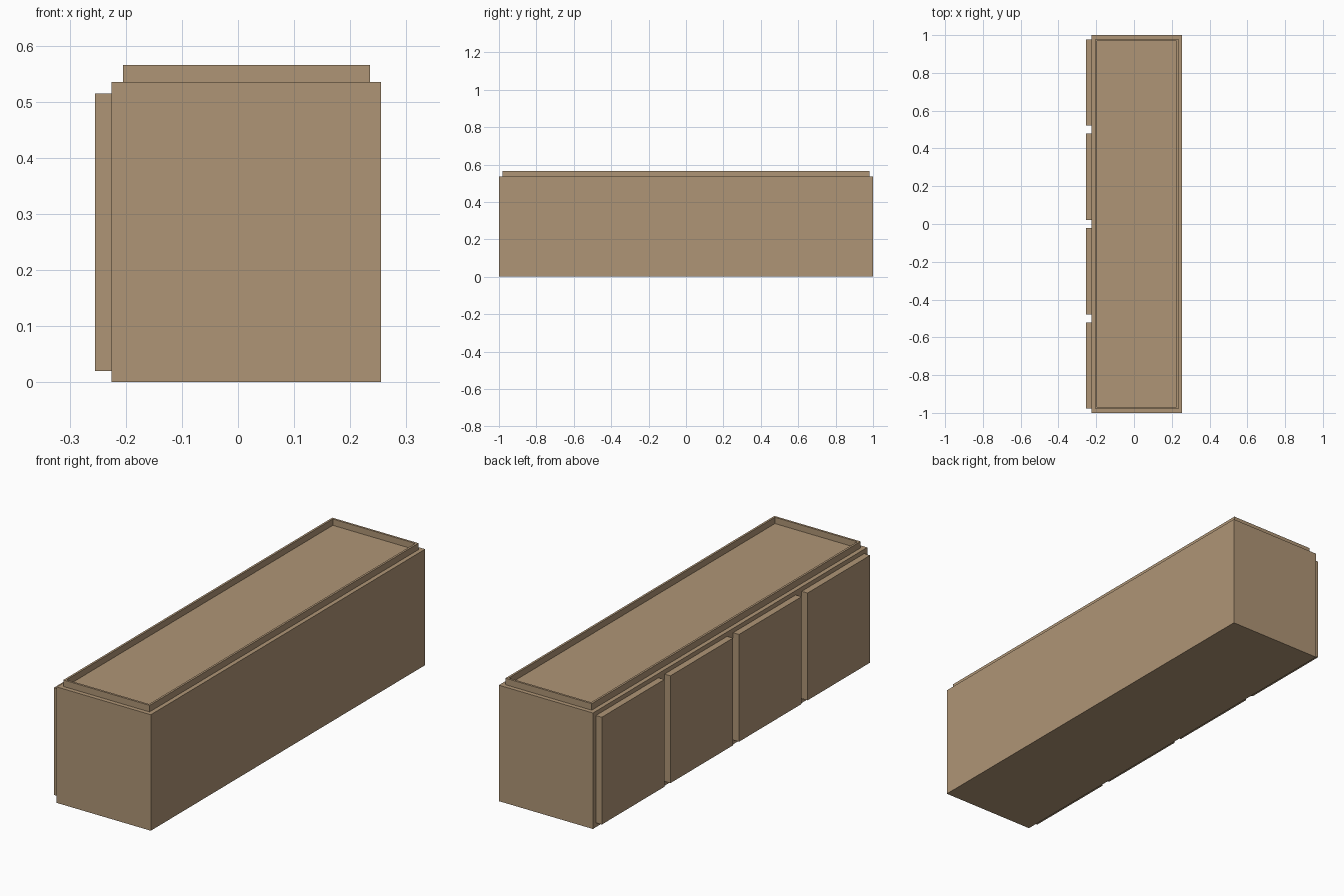
import bpy
import bmesh

if "Cube" in bpy.data.objects:
    bpy.data.objects.remove(bpy.data.objects["Cube"])

tan = bpy.data.materials.new("tan wood")
tan.diffuse_color = (0.43, 0.30, 0.18, 1.0)
tan.use_nodes = True
tan.node_tree.nodes["Principled BSDF"].inputs["Base Color"].default_value = tan.diffuse_color


def box(name, lo, hi):
    """Axis-aligned box between two corners; returns the object."""
    bm = bmesh.new()
    bmesh.ops.create_cube(bm, size=1.0)
    for v in bm.verts:
        v.co = [(lo[i] + hi[i]) / 2 + v.co[i] * (hi[i] - lo[i]) for i in range(3)]
    mesh = bpy.data.meshes.new(name)
    bm.to_mesh(mesh)
    bm.free()
    mesh.materials.append(tan)
    obj = bpy.data.objects.new(name, mesh)
    bpy.context.collection.objects.link(obj)
    return obj


X0, X1, TOP = -0.225, 0.255, 0.535   # cabinet sides and top
INSET, RIM_W, RIM_H = 0.02, 0.014, 0.03

# Cabinet body
box("cabinet_body", (X0, -1, 0), (X1, 1, TOP))

# Raised rim around the top: inset the upper face, then sink it to the cabinet top
rim = box("top_rim", (X0 + INSET, -1 + INSET, TOP), (X1 - INSET, 1 - INSET, TOP + RIM_H))
bm = bmesh.new()
bm.from_mesh(rim.data)
upper = max(bm.faces, key=lambda f: f.calc_center_median().z)
bmesh.ops.inset_region(bm, faces=[upper], thickness=RIM_W)
floor = bmesh.ops.extrude_discrete_faces(bm, faces=[upper])["faces"][0]
bmesh.ops.translate(bm, verts=floor.verts, vec=(0, 0, -RIM_H + 0.001))
bm.to_mesh(rim.data)
bm.free()

# Four door panels on the left side
for i in range(4):
    y = -0.75 + 0.5 * i
    box(f"door_panel_{i + 1}", (-0.255, y - 0.228, 0.02), (X0, y + 0.228, 0.515))
